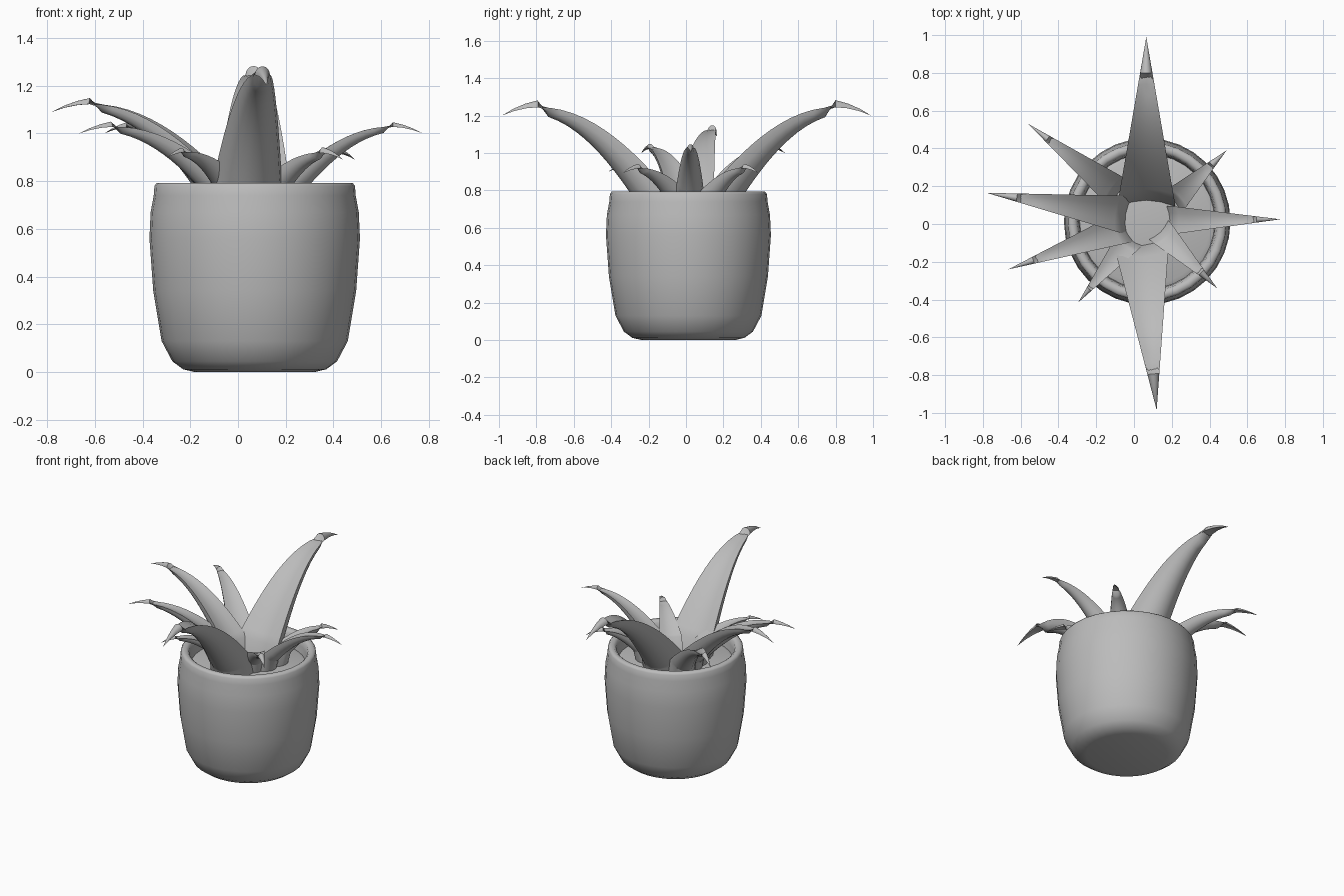
import bpy, bmesh, math
from mathutils import Vector

if "Cube" in bpy.data.objects:
    bpy.data.objects.remove(bpy.data.objects["Cube"], do_unlink=True)

grey = bpy.data.materials.new("plain grey")
grey.use_nodes = True
colour = (0.5, 0.5, 0.5, 1)
grey.diffuse_color = colour
grey.node_tree.nodes["Principled BSDF"].inputs["Base Color"].default_value = colour

CENTRE = Vector((0.07, 0.013, 0))
SOIL = 0.70


def finish(bm, name, angle):
    bmesh.ops.recalc_face_normals(bm, faces=bm.faces)
    mesh = bpy.data.meshes.new(name)
    bm.to_mesh(mesh)
    bm.free()
    mesh.materials.append(grey)
    obj = bpy.data.objects.new(name, mesh)
    bpy.context.collection.objects.link(obj)
    bpy.ops.object.select_all(action='DESELECT')
    obj.select_set(True)
    bpy.context.view_layer.objects.active = obj
    bpy.ops.object.shade_smooth_by_angle(angle=math.radians(angle))
    return obj


def skin(bm, rings):
    for a, b in zip(rings, rings[1:]):
        n = len(a)
        for i in range(n):
            bm.faces.new((a[i], a[(i + 1) % n], b[(i + 1) % n], b[i]))


def lathe(name, profile, sides=32):
    bm = bmesh.new()
    rings = []
    for r, z in profile:
        rings.append([bm.verts.new(CENTRE + Vector((
            r * math.cos(math.tau * i / sides), r * math.sin(math.tau * i / sides), z)))
            for i in range(sides)])
    skin(bm, rings)
    bm.faces.new(rings[0])
    bm.faces.new(rings[-1])
    return finish(bm, name, 60)


# Pot with rolled rim, hollow down to the soil
lathe("pot", [(0.25, 0.0), (0.30, 0.012), (0.345, 0.045), (0.39, 0.13), (0.425, 0.34),
              (0.441, 0.56), (0.436, 0.67), (0.423, 0.74), (0.42, 0.78), (0.41, 0.793),
              (0.385, 0.793), (0.37, 0.78), (0.362, 0.74), (0.355, 0.66), (0.34, 0.60)])
lathe("soil", [(0.36, SOIL - 0.06), (0.36, SOIL - 0.01), (0.335, SOIL)])


def leaf(name, base, tip, tip_z, peak, width, steps=16, arc=8):
    """Tapered arching leaf: shallow channel on top, rounded underneath."""
    b, t = Vector((*base, 0)), Vector((*tip, 0))
    length = (t - b).length
    out = (t - b).normalized()
    side = Vector((-out.y, out.x, 0))
    rise = peak - 0.8
    end = (tip_z - 0.8) / rise
    ctrl = [(0, 0), (0.25, 0.6), (0.6, 1.27), (1, end)]

    def point(u):
        w = ((1 - u) ** 3, 3 * u * (1 - u) ** 2, 3 * u * u * (1 - u), u ** 3)
        s = sum(k * c[0] for k, c in zip(w, ctrl))
        h = sum(k * c[1] for k, c in zip(w, ctrl))
        return s, b + out * (s * length) + Vector((0, 0, 0.8 + h * rise))

    start = point(0)[1] - out * 0.04 + Vector((0, 0, SOIL - 0.85))
    path = [(-0.03, start)] + [point(i / steps) for i in range(steps)]
    bm = bmesh.new()
    rings = []
    for i, (s, p) in enumerate(path):
        nxt = path[i + 1][1] if i < len(path) - 1 else point(1)[1]
        prev = path[max(i - 1, 0)][1]
        under = (nxt - prev).normalized().cross(side).normalized()
        if under.dot(out) < 0:
            under = -under
        half = width * 0.5 * (1 - s)
        deep = half * 1.15
        section = [(math.cos(math.pi * k / arc), math.sin(math.pi * k / arc))
                   for k in range(arc + 1)]
        section += [(-0.5, 0.13), (0, 0.18), (0.5, 0.13)]
        rings.append([bm.verts.new(p + side * (half * x) + under * (deep * y))
                      for x, y in section])
    skin(bm, rings)
    bm.faces.new(rings[0])
    apex = bm.verts.new(point(1)[1])
    last = rings[-1]
    for k in range(len(last)):
        bm.faces.new((last[k], last[(k + 1) % len(last)], apex))
    return finish(bm, name, 50)


# Leaves: base, tip, tip height, peak height, width
leaf("back_leaf", (0.065, 0.12), (0.065, 0.99), 1.20, 1.24, 0.30)
leaf("front_leaf", (0.04, -0.11), (0.12, -0.985), 1.20, 1.24, 0.29)
leaf("right_leaf", (-0.05, 0.05), (-0.78, 0.165), 1.09, 1.12, 0.20)
leaf("left_leaf", (0.20, 0.02), (0.775, 0.025), 1.0, 1.03, 0.15)
leaf("right_front_leaf", (-0.06, -0.02), (-0.665, -0.24), 1.0, 1.03, 0.17)
leaf("right_back_leaf", (-0.09, 0.17), (-0.56, 0.53), 1.0, 1.03, 0.17)
leaf("small_right_front_leaf", (-0.03, -0.09), (-0.295, -0.415), 0.90, 0.93, 0.14)
leaf("small_left_front_leaf", (0.15, -0.05), (0.44, -0.34), 0.89, 0.93, 0.14)
leaf("small_left_back_leaf", (0.22, 0.13), (0.49, 0.39), 0.89, 0.93, 0.14)
